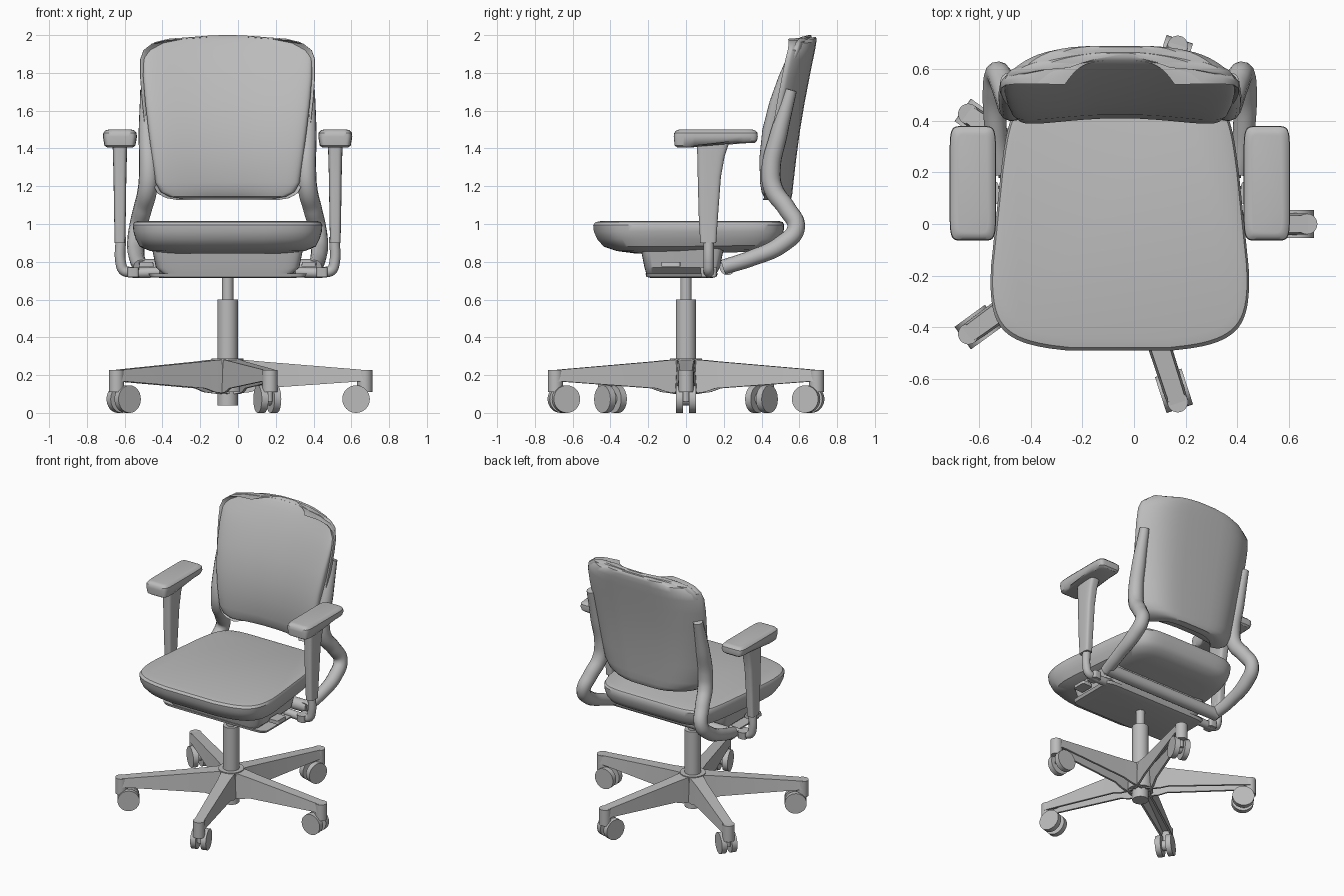
import bpy, bmesh
from math import cos, sin, pi, radians, copysign
from mathutils import Matrix, Vector

cube = bpy.data.objects.get("Cube")
if cube:
    bpy.data.objects.remove(cube)

grey = bpy.data.materials.new("neutral_grey")
grey.use_nodes = True
grey.diffuse_color = (0.5, 0.5, 0.5, 1)
grey.node_tree.nodes["Principled BSDF"].inputs["Base Color"].default_value = grey.diffuse_color
parts = []


def finish(obj):
    obj.data.materials.clear()
    obj.data.materials.append(grey)
    bpy.ops.object.select_all(action='DESELECT')
    obj.select_set(True)
    bpy.context.view_layer.objects.active = obj
    if obj.type == 'CURVE':
        bpy.ops.object.convert(target='MESH')
        obj = bpy.context.view_layer.objects.active
    bpy.ops.object.shade_smooth_by_angle(angle=radians(35))
    parts.append(obj)
    return obj


def loft(name, rings, turn=0):
    """Skin a list of closed rings and cap both ends."""
    bm = bmesh.new()
    rows = [[bm.verts.new(p) for p in ring] for ring in rings]
    for a, b in zip(rows, rows[1:]):
        for i in range(len(a)):
            j = (i + 1) % len(a)
            bm.faces.new((a[i], a[j], b[j], b[i]))
    bm.faces.new(rows[0])
    bm.faces.new(rows[-1])
    bmesh.ops.recalc_face_normals(bm, faces=bm.faces)
    bm.transform(Matrix.Rotation(turn, 4, 'Z'))
    mesh = bpy.data.meshes.new(name)
    bm.to_mesh(mesh)
    bm.free()
    obj = bpy.data.objects.new(name, mesh)
    bpy.context.collection.objects.link(obj)
    return finish(obj)


def squircle(power, n=48):
    """Unit rounded square; a smaller power gives tighter corners."""
    for i in range(n):
        a = 2 * pi * (i + 0.5) / n
        c, s = cos(a), sin(a)
        yield copysign(abs(c) ** power, c), copysign(abs(s) ** power, s)


def block(name, levels, x=0, power=0.3, n=48):
    """Rounded block from levels of (z, half width, y front, y back)."""
    return loft(name, [[(x + u * w, (f + b) / 2 + v * (b - f) / 2, z)
                        for u, v in squircle(power, n)] for z, w, f, b in levels])


def cylinder(name, radius, start, end, turn=0, n=32):
    start, end = Vector(start), Vector(end)
    q = (end - start).to_track_quat('Z', 'Y')
    circle = [q @ Vector((radius * cos(2 * pi * i / n), radius * sin(2 * pi * i / n), 0))
              for i in range(n)]
    return loft(name, [[p + c for c in circle] for p in (start, end)], turn)


def tube(name, points, radius):
    """Smooth tube through (x, y, z, thickness) points."""
    curve = bpy.data.curves.new(name, 'CURVE')
    curve.dimensions = '3D'
    curve.bevel_depth = radius
    curve.bevel_resolution = 4
    curve.use_fill_caps = True
    spline = curve.splines.new('BEZIER')
    spline.resolution_u = 8
    spline.bezier_points.add(len(points) - 1)
    for bp, (x, y, z, r) in zip(spline.bezier_points, points):
        bp.co = (x, y, z)
        bp.radius = r
        bp.handle_left_type = bp.handle_right_type = 'AUTO'
    obj = bpy.data.objects.new(name, curve)
    bpy.context.collection.objects.link(obj)
    return finish(obj)


# Five-legged base with hollow legs and twin-wheel casters
def leg_ring(r, low, high, half, wall=0.014):
    top = half * 0.8
    outer = [(-half, low), (-top, high), (top, high), (half, low)]
    inner = [(half - wall, low), (top - wall, high - 0.04), (wall - top, high - 0.04), (wall - half, low)]
    return [(r, y, z) for y, z in outer + inner]


for k in range(5):
    turn = radians(72 * k)
    loft(f"base_leg_{k}", [leg_ring(*row) for row in (
        (0.03, 0.10, 0.285, 0.06), (0.12, 0.11, 0.278, 0.055), (0.18, 0.13, 0.272, 0.05),
        (0.68, 0.165, 0.231, 0.042), (0.73, 0.165, 0.226, 0.04))], turn)
    cylinder(f"caster_socket_{k}", 0.04, (0.726, 0, 0.11), (0.726, 0, 0.226), turn)
    cylinder(f"caster_stem_{k}", 0.02, (0.71, 0, 0.06), (0.71, 0, 0.12), turn)
    cylinder(f"caster_axle_{k}", 0.035, (0.68, -0.03, 0.075), (0.68, 0.03, 0.075), turn)
    for side in (-1, 1):
        cylinder(f"caster_wheel_{k}_{side}", 0.073, (0.68, side * 0.017, 0.073),
                 (0.68, side * 0.054, 0.073), turn)

# Hub and gas lift
cylinder("base_hub", 0.085, (0, 0, 0.11), (0, 0, 0.287))
cylinder("lift_housing", 0.054, (0, 0, 0.04), (0, 0, 0.6))
cylinder("lift_piston", 0.03, (0, 0, 0.6), (0, 0, 0.76))

# Tilt mechanism under the seat
block("mechanism_plate", [(0.715, 0.36, -0.19, 0.14), (0.72, 0.41, -0.21, 0.16),
                          (0.738, 0.42, -0.215, 0.17)], power=0.15)
block("mechanism_body", [(0.735, 0.34, -0.21, 0.16), (0.77, 0.38, -0.22, 0.18),
                         (0.87, 0.4, -0.24, 0.2)], power=0.15)
cylinder("rear_crossbar", 0.042, (-0.47, 0.22, 0.772), (0.47, 0.22, 0.772))

# Seat cushion: tapers to the rear, bowed front edge
seat_rings = []
for z, inset, nose in ((0.845, 0.16, 0.12), (0.857, 0.09, 0.07), (0.88, 0.035, 0.035),
                       (0.92, 0.015, 0.012), (0.96, 0.003, 0.002), (0.995, 0, 0),
                       (1.01, 0.008, 0.008), (1.017, 0.03, 0.03)):
    ring = []
    for u, v in squircle(0.3, 72):
        front, back = -0.5 + inset * 0.6 + nose, 0.52 - inset
        y = (front + back) / 2 + v * (back - front) / 2
        width = 0.503 - inset - 0.08 * max(0, (y + 0.25) / 0.75) ** 1.3
        bow = 0.055 * u * u * max(0, -v)
        ring.append((u * width, y + bow, z + 0.02 * max(0, y) * (z < 0.9)))
    seat_rings.append(ring)
loft("seat_cushion", seat_rings)


# Backrest: cushion and outer shell, both wrapping forward at the sides
def back_ring(z, w, front, back, wrap, bend, power):
    return [(u * w, (front + back) / 2 + v * (back - front) / 2 - wrap * abs(u) ** bend,
             z - 0.012 * u * u * (z > 1.9)) for u, v in squircle(power, 64)]


back_profile = ((1.135, 0.25, 0.47, 0.55), (1.145, 0.31, 0.44, 0.555), (1.17, 0.355, 0.425, 0.56),
                (1.22, 0.382, 0.415, 0.565), (1.35, 0.4, 0.41, 0.58), (1.5, 0.42, 0.425, 0.6),
                (1.65, 0.437, 0.465, 0.625), (1.78, 0.447, 0.515, 0.65), (1.88, 0.447, 0.562, 0.67),
                (1.94, 0.43, 0.597, 0.682), (1.975, 0.385, 0.62, 0.687), (1.993, 0.31, 0.637, 0.687),
                (2.0, 0.2, 0.65, 0.684))
loft("back_cushion", [back_ring(z, w, f, b - 0.02, 0.05, 2, 0.55) for z, w, f, b in back_profile])
loft("back_shell", [back_ring(z - 0.008, w + 0.016, b - 0.05, b + 0.004, 0.11, 4, 0.4)
                    for z, w, f, b in back_profile])

# Parts on both sides: back support, armrest, lever
for name, s in (("left", 1), ("right", -1)):
    tube(f"{name}_back_support", [(s * x, y, z, r) for x, y, z, r in (
        (0.46, 0.2, 0.772, 0.85), (0.48, 0.35, 0.82, 0.9), (0.485, 0.51, 0.895, 1),
        (0.475, 0.583, 0.98, 1), (0.45, 0.535, 1.08, 1.05), (0.425, 0.465, 1.18, 1.1),
        (0.418, 0.45, 1.28, 1.1), (0.425, 0.49, 1.47, 1), (0.43, 0.555, 1.71, 0.7))], 0.047)
    tube(f"{name}_arm_bracket", [(s * x, 0.12, z, 1) for x, z in (
        (0.565, 0.93), (0.565, 0.79), (0.55, 0.755), (0.515, 0.745), (0.36, 0.745))], 0.028)
    block(f"{name}_arm_knuckle", [(0.72, 0.03, 0.08, 0.16), (0.77, 0.03, 0.075, 0.165)],
          x=s * 0.5, power=0.4, n=24)
    block(f"{name}_arm_post", [(0.9, 0.028, 0.075, 0.16), (1.05, 0.031, 0.067, 0.17),
                               (1.25, 0.034, 0.062, 0.185), (1.36, 0.037, 0.06, 0.205),
                               (1.45, 0.04, 0.055, 0.235)], x=s * 0.57, power=0.5, n=32)
    pad = block(f"{name}_arm_pad", [(1.43, 0.068, -0.045, 0.365), (1.44, 0.082, -0.06, 0.376),
                                    (1.462, 0.09, -0.065, 0.38), (1.483, 0.088, -0.062, 0.378),
                                    (1.496, 0.076, -0.05, 0.365), (1.5, 0.06, -0.035, 0.35)],
                x=s * 0.57, power=0.25)
    for v in pad.data.vertices:
        if v.co.y < 0.05 and v.co.z < 1.45:
            v.co.z -= 0.025
    block(f"{name}_lever", [(0.775, 0.04, -0.13, -0.03), (0.8, 0.035, -0.13, -0.03)],
          x=s * 0.43, power=0.2, n=24)

# Centre the whole chair
for obj in parts:
    obj.location.x -= 0.055
